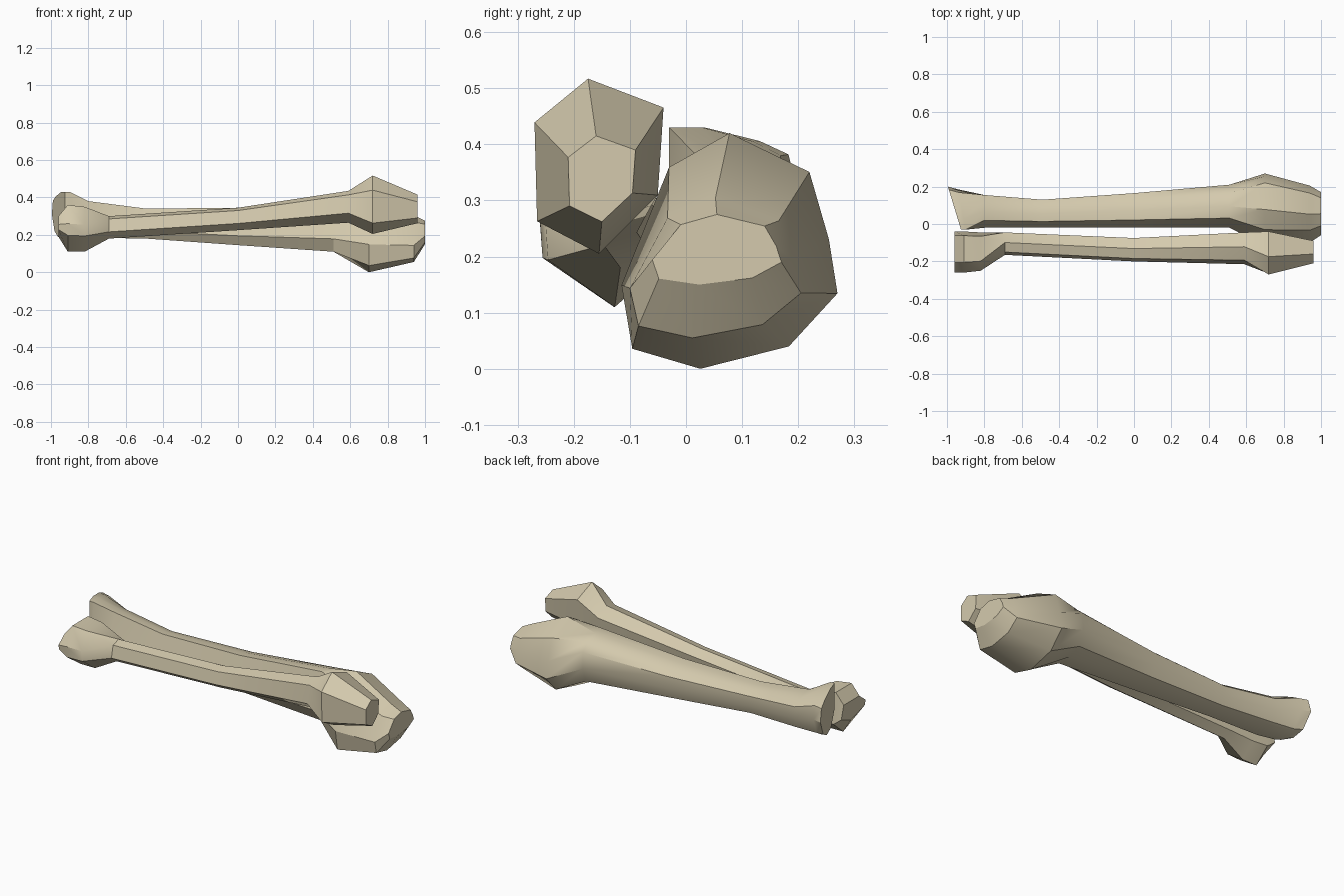
import bpy, bmesh, math

if "Cube" in bpy.data.objects:
    bpy.data.objects.remove(bpy.data.objects["Cube"])

bone_mat = bpy.data.materials.new("bone ivory")
bone_mat.diffuse_color = (0.66, 0.59, 0.42, 1)
bone_mat.use_nodes = True
bone_mat.node_tree.nodes["Principled BSDF"].inputs["Base Color"].default_value = bone_mat.diffuse_color

# Cross-sections in a unit box, as (y, z), all going the same way round
SLIM_HEAD = [(-.17, 1), (-1, .5), (-.96, -.63), (0, -1), (.91, -.33), (1, .67)]
SLIM_SHAFT = [(.1, 1), (-.75, .75), (-1, -.4), (-.2, -1), (.8, -.7), (1, .5)]
SLIM_FOOT = [(-.5, 1), (-1, .2), (-.96, -.3), (.2, -1), (1, -.4), (.8, 1)]
THICK_HEAD = [(-.56, .71), (0, 1), (.74, .67), (.92, .1), (1, -.36),
              (.55, -.81), (-.27, -1), (-.9, -.83), (-1, -.29)]
THICK_SHAFT = [(-.55, 1), (0, .97), (.6, .8), (1, .5), (1, -.2),
               (.75, -.8), (.1, -1), (-.65, -1), (-1, -.5)]
THICK_FOOT = [(-1, 1), (-.45, 1), (.4, .8), (.85, .6), (1, 0),
              (.6, -.75), (.1, -1), (-.5, -.9), (-1, -.2)]


def loft(name, stations):
    """Skin stations (profile, x, y0, y1, z0, z1, slant of x across the width)."""
    bm = bmesh.new()
    rings = []
    for profile, x, y0, y1, z0, z1, slant in stations:
        rings.append([bm.verts.new((x + slant * u,
                                    (y0 + y1) / 2 + u * (y1 - y0) / 2,
                                    (z0 + z1) / 2 + v * (z1 - z0) / 2))
                      for u, v in profile])
    n = len(rings[0])
    for a, b in zip(rings, rings[1:]):
        for i in range(n):
            j = (i + 1) % n
            bm.faces.new((a[i], a[j], b[j], b[i]))
    bm.faces.new(rings[0])
    bm.faces.new(rings[-1][::-1])
    bmesh.ops.recalc_face_normals(bm, faces=bm.faces)
    mesh = bpy.data.meshes.new(name)
    bm.to_mesh(mesh)
    bm.free()
    mesh.materials.append(bone_mat)
    obj = bpy.data.objects.new(name, mesh)
    bpy.context.collection.objects.link(obj)
    bpy.ops.object.select_all(action='DESELECT')
    obj.select_set(True)
    bpy.context.view_layer.objects.active = obj
    bpy.ops.object.shade_smooth_by_angle(angle=math.radians(32))


# Slim bone at the front
loft("slim_bone", [
    (SLIM_FOOT, -.96, -.26, -.04, .19, .30, 0),
    (SLIM_FOOT, -.91, -.26, -.04, .11, .36, 0),
    (SLIM_FOOT, -.82, -.25, -.045, .11, .35, 0),
    (SLIM_SHAFT, -.69, -.165, -.045, .18, .30, 0),
    (SLIM_SHAFT, 0, -.20, -.075, .225, .345, 0),
    (SLIM_SHAFT, .59, -.215, -.045, .265, .435, 0),
    (SLIM_HEAD, .72, -.27, -.04, .205, .517, 0),
    (SLIM_HEAD, .96, -.21, -.09, .262, .415, 0),
])

# Thick bone at the back
loft("thick_bone", [
    (THICK_FOOT, -.96, -.03, .20, .19, .43, -.035),
    (THICK_FOOT, -.92, -.03, .185, .18, .43, -.02),
    (THICK_SHAFT, -.80, -.02, .155, .185, .38, 0),
    (THICK_SHAFT, -.49, -.02, .13, .18, .34, 0),
    (THICK_SHAFT, 0, -.02, .165, .145, .345, 0),
    (THICK_SHAFT, .51, -.02, .21, .11, .385, 0),
    (THICK_HEAD, .70, -.115, .27, 0, .42, 0),
    (THICK_HEAD, .94, -.10, .205, .055, .305, 0),
    (THICK_HEAD, 1.0, -.06, .17, .15, .275, 0),
])
